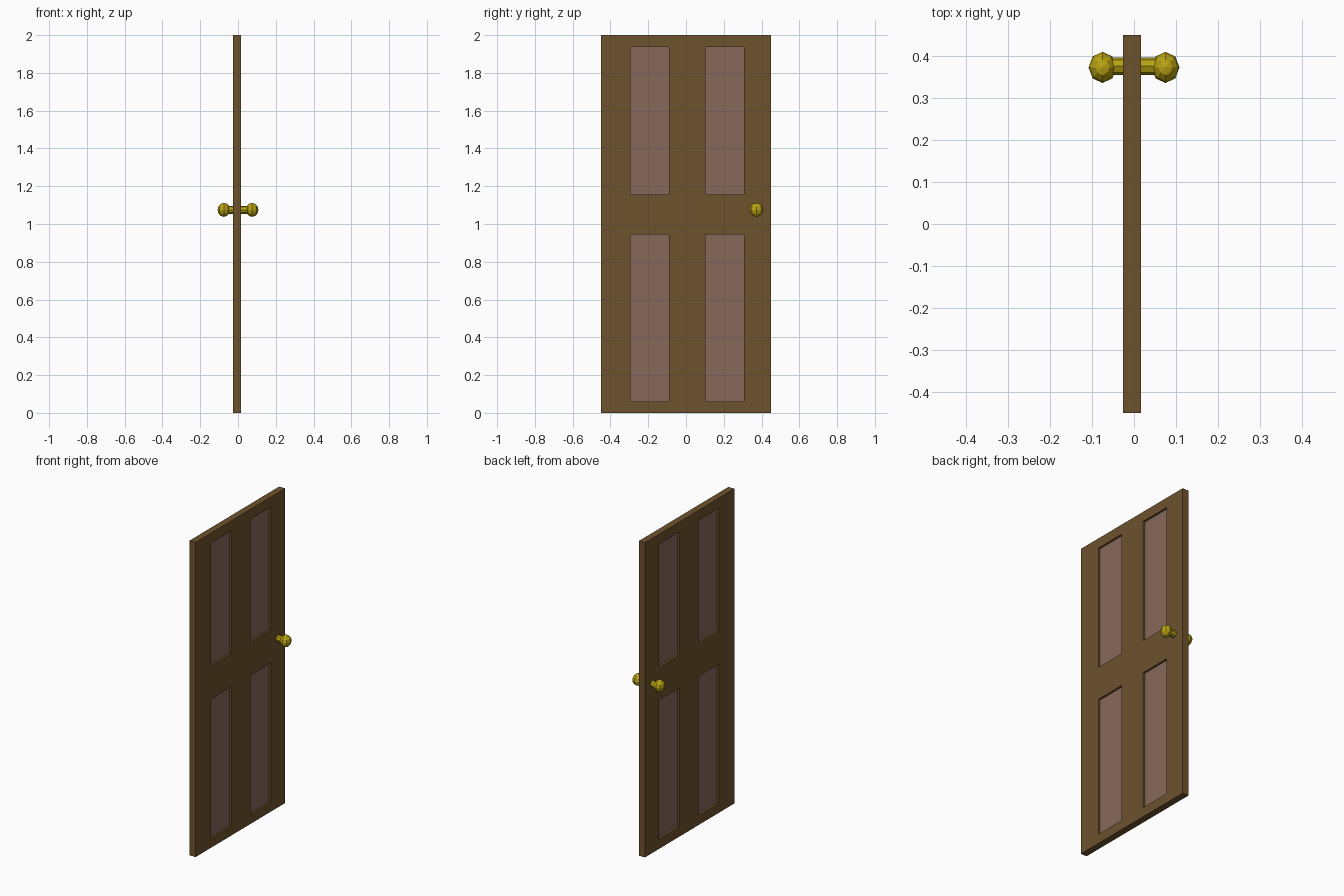
import bpy, bmesh, math
from mathutils import Matrix, Vector

if "Cube" in bpy.data.objects:
    bpy.data.objects.remove(bpy.data.objects["Cube"])


def material(name, rgb):
    m = bpy.data.materials.new(name)
    m.diffuse_color = (*rgb, 1)
    m.use_nodes = True
    m.node_tree.nodes["Principled BSDF"].inputs["Base Color"].default_value = m.diffuse_color
    return m


def add_object(name, bm, mat):
    bmesh.ops.recalc_face_normals(bm, faces=bm.faces)
    me = bpy.data.meshes.new(name)
    bm.to_mesh(me)
    bm.free()
    me.materials.append(mat)
    ob = bpy.data.objects.new(name, me)
    bpy.context.collection.objects.link(ob)
    return ob


wood = material("wood", (0.155, 0.084, 0.027))
panel_wood = material("panel_wood", (0.245, 0.14, 0.10))
brass = material("brass", (0.48, 0.36, 0.006))

BACK, FRONT = -0.026, 0.017                      # door faces along x
YS = [-0.45, -0.295, -0.09, 0.102, 0.307, 0.45]  # stile edges
ZS = [0, 0.06, 0.945, 1.155, 1.937, 2.0]         # rail edges

# Door frame: a grid of cells with the four panel openings left out, extruded
bm = bmesh.new()
grid = [[bm.verts.new((BACK, y, z)) for z in ZS] for y in YS]
for i in range(5):
    for j in range(5):
        if not (i % 2 and j % 2):
            bm.faces.new((grid[i][j], grid[i + 1][j], grid[i + 1][j + 1], grid[i][j + 1]))
ext = bmesh.ops.extrude_face_region(bm, geom=bm.faces[:], use_keep_orig=True)
bmesh.ops.translate(bm, vec=(FRONT - BACK, 0, 0),
                    verts=[g for g in ext["geom"] if isinstance(g, bmesh.types.BMVert)])
add_object("door_frame", bm, wood)

# Recessed panels
for i in (1, 3):
    for j in (1, 3):
        bm = bmesh.new()
        size = Vector((0.014, YS[i + 1] - YS[i], ZS[j + 1] - ZS[j]))
        centre = Vector((-0.003, (YS[i] + YS[i + 1]) / 2, (ZS[j] + ZS[j + 1]) / 2))
        bmesh.ops.create_cube(bm, size=1, matrix=Matrix.Translation(centre) @ Matrix.Diagonal((*size, 1)))
        add_object(f"panel_{'lower' if j == 1 else 'upper'}_{'left' if i == 1 else 'right'}", bm, panel_wood)

# Spindle through the door
KNOB_Y, KNOB_Z = 0.373, 1.075
bm = bmesh.new()
bmesh.ops.create_cone(bm, cap_ends=True, segments=8, radius1=0.021, radius2=0.021, depth=0.12,
                      matrix=Matrix.Translation((0, KNOB_Y + 0.003, KNOB_Z)) @ Matrix.Rotation(math.pi / 2, 4, 'Y'))
add_object("spindle", bm, brass)

# Faceted knobs on both sides
for side, name in ((-1, "knob_back"), (1, "knob_front")):
    bm = bmesh.new()
    bmesh.ops.create_uvsphere(bm, u_segments=8, v_segments=6, radius=0.037,
                              matrix=Matrix.Translation((side * 0.075, KNOB_Y, KNOB_Z))
                              @ Matrix.Diagonal((0.9, 1, 1, 1)))
    add_object(name, bm, brass)
